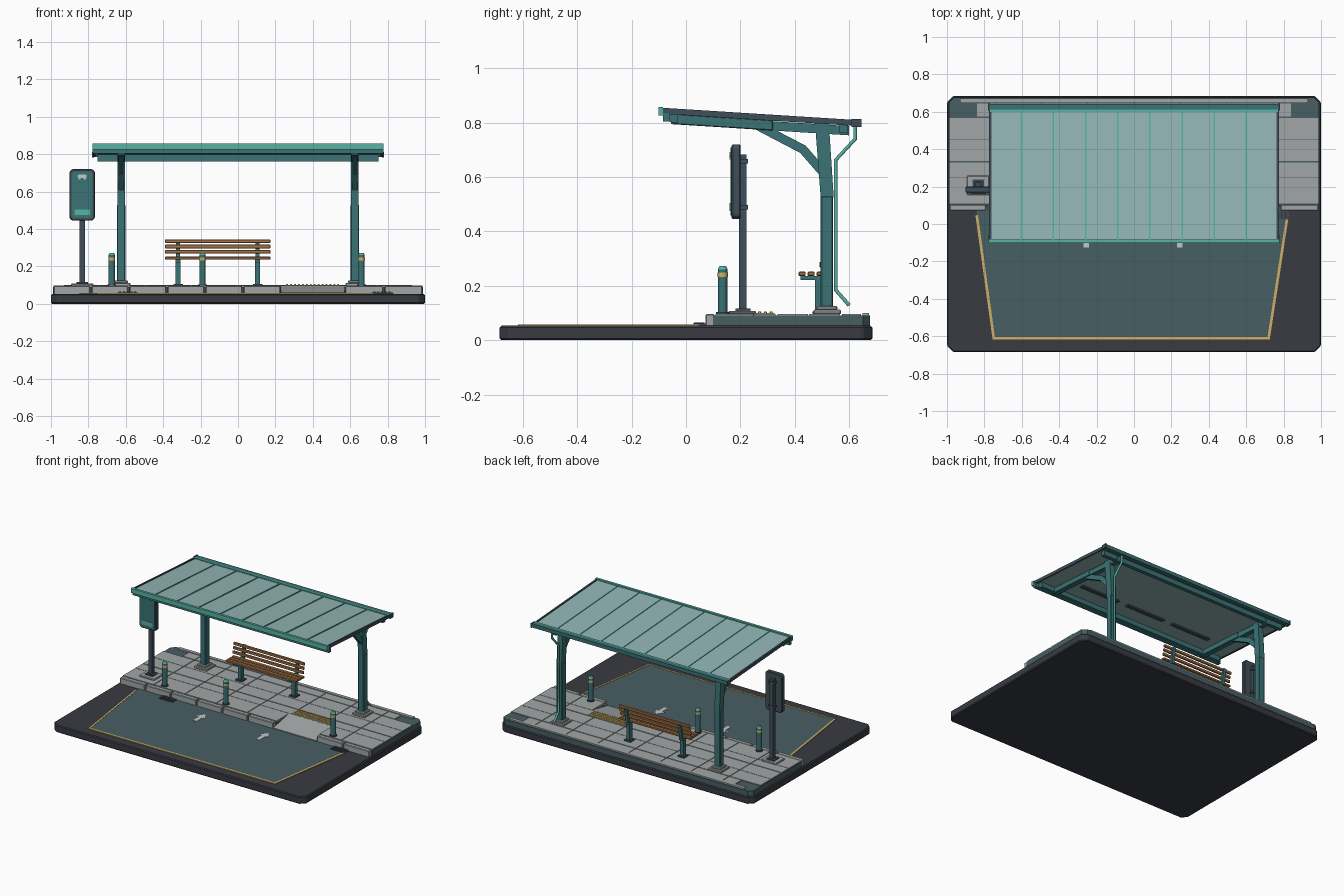
import bpy, bmesh, math
from mathutils import Vector

cube = bpy.data.objects.get("Cube")
if cube:
    bpy.data.objects.remove(cube, do_unlink=True)


def material(name, r, g, b):
    """Flat colour given in sRGB, stored as linear."""
    col = [((c + 0.055) / 1.055) ** 2.4 for c in (r, g, b)] + [1]
    m = bpy.data.materials.new(name)
    m.use_nodes = True
    m.diffuse_color = col
    bsdf = m.node_tree.nodes["Principled BSDF"]
    bsdf.inputs["Base Color"].default_value = col
    bsdf.inputs["Roughness"].default_value = 0.7
    return m


DARK = material("dark base", .22, .23, .26)
SLATE = material("slate road", .28, .37, .39)
STONE = material("grey concrete", .63, .65, .65)
TEAL = material("teal metal", .23, .45, .46)
MINT = material("light teal metal", .34, .70, .64)
GLASS = material("pale glass", .58, .71, .71)
YELLOW = material("yellow paint", .82, .69, .40)
WOOD = material("brown wood", .64, .45, .28)
STEEL = material("dark steel", .25, .31, .35)
WHITE = material("white paint", .76, .79, .78)


def finish(name, bm, mat, bevel=0):
    bmesh.ops.recalc_face_normals(bm, faces=bm.faces)
    me = bpy.data.meshes.new(name)
    bm.to_mesh(me)
    bm.free()
    me.materials.append(mat)
    ob = bpy.data.objects.new(name, me)
    bpy.context.collection.objects.link(ob)
    if bevel:
        mod = ob.modifiers.new("Bevel", 'BEVEL')
        mod.width, mod.segments = bevel, 1
    return ob


def prism(name, pts, axis, a, b, mat, bevel=0):
    """Extrude a profile: (x, y) along z, (y, z) along x or (x, z) along y."""
    place = {'x': lambda p: (a, p[0], p[1]), 'y': lambda p: (p[0], a, p[1]),
             'z': lambda p: (p[0], p[1], a)}[axis]
    bm = bmesh.new()
    face = bm.faces.new([bm.verts.new(place(p)) for p in pts])
    geo = bmesh.ops.extrude_face_region(bm, geom=[face])['geom']
    step = Vector([(b - a) * (axis == k) for k in "xyz"])
    bmesh.ops.translate(bm, vec=step, verts=[v for v in geo if isinstance(v, bmesh.types.BMVert)])
    return finish(name, bm, mat, bevel)


def box(name, x0, x1, y0, y1, z0, z1, mat, bevel=0):
    return prism(name, [(x0, y0), (x1, y0), (x1, y1), (x0, y1)], 'z', z0, z1, mat, bevel)


def chamfered(x0, x1, y0, y1, c):
    return [(x0 + c, y0), (x1 - c, y0), (x1, y0 + c), (x1, y1 - c),
            (x1 - c, y1), (x0 + c, y1), (x0, y1 - c), (x0, y0 + c)]


def cylinder(name, x, y, z0, z1, r, mat, sides=12, top=None):
    bm = bmesh.new()
    bmesh.ops.create_cone(bm, cap_ends=True, segments=sides, radius1=r,
                          radius2=r if top is None else top, depth=z1 - z0)
    bmesh.ops.translate(bm, vec=(x, y, (z0 + z1) / 2), verts=bm.verts)
    return finish(name, bm, mat)


def strip(name, p, q, w, z0, z1, mat):
    """Flat bar on the ground between two points."""
    p, q = Vector(p), Vector(q)
    d = (q - p).normalized() * w / 2
    n = Vector((-d.y, d.x))
    return prism(name, [p - d - n, q + d - n, q + d + n, p - d + n], 'z', z0, z1, mat)


# Ground slab, road bay and its painted outline
prism("ground_base", chamfered(-1, 1, -.685, .685, .035), 'z', 0, .053, DARK, .006)
corners = [(-.84, .04), (-.75, -.61), (.72, -.61), (.82, .04)]
prism("road_bay", [(-.845, .09)] + corners[1:3] + [(.826, .09)], 'z', .05, .056, SLATE)
for p, q in zip(corners, corners[1:]):
    strip("bay_line", p, q, .014, .05, .058, YELLOW)
for x in (-.255, .245):
    arrow = [(-.014, -.125), (.014, -.125), (.014, -.06), (.036, -.06),
             (0, -.005), (-.036, -.06), (-.014, -.06)]
    prism("road_arrow", [(x + px, py) for px, py in arrow], 'z', .05, .058, WHITE)

# Pavement bed with a gap for the dropped kerb
R0, R1, RY = .23, .57, .25
box("pavement_bed_left", -.99, R0, .1, RY, .05, .09, SLATE)
box("pavement_bed_right", R1, .99, .1, RY, .05, .09, SLATE)
prism("pavement_bed_back", [(-.99, RY), (.99, RY), (.99, .65), (.96, .677), (-.96, .677), (-.99, .65)],
      'z', .05, .09, SLATE)
prism("kerb_ramp", [(.07, .053), (RY, .053), (RY, .097), (.07, .062)], 'x', R0, R1, STONE)


# Kerb blocks
def row(x0, x1, count, gap):
    w = (x1 - x0) / count
    return [(x0 + i * w + gap / 2, x0 + (i + 1) * w - gap / 2) for i in range(count)]


for a, b in row(-.99, R0, 6, .008) + row(R1, .99, 2, .008):
    box("kerb_block", a, b, .072, .104, .05, .096, STONE, .004)
for x in (-.59, .77):
    box("drain_frame", x - .055, x + .055, .025, .072, .05, .061, STEEL)
    for i in range(5):
        bx = x - .04 + i * .02
        box("drain_bar", bx - .005, bx + .005, .03, .068, .06, .065, DARK)

# Paving stones, leaving the rear corners bare
for r, (y0, y1) in enumerate([(.107, RY), (RY, .33), (.334, .45), (.45, .568), (.572, .645)]):
    for a, b in row(-.99, .99, 8, .005):
        if r == 4:
            a, b = max(a, -.84), min(b, .84)
        spans = [(a, b)]
        if r == 0:
            spans = [(a, min(b, R0)), (max(a, R1), b)]
        for s, e in spans:
            if e - s > .01:
                box("paving_stone", s, e, y0 + .0015, y1 - .0015, .085, .097, STONE)
box("rear_edging", -.93, .93, .648, .672, .085, .1, STONE)

# Tactile strip
box("tactile_plate", .25, .55, .258, .325, .09, .1, YELLOW)
for i in range(14):
    for j in range(3):
        cylinder("tactile_stud", .263 + i * .021, .27 + j * .0215, .1, .106, .007, YELLOW, 6, .004)

# Bollards
for x in (-.675, -.19, .66):
    cylinder("bollard_foot", x, .135, .095, .104, .024, STEEL)
    cylinder("bollard_body", x, .135, .1, .262, .017, TEAL)
    cylinder("bollard_band", x, .135, .232, .248, .0185, YELLOW)
    cylinder("bollard_cap", x, .135, .26, .272, .0185, MINT, 12, .012)


# Shelter roof, sloping down to the rear
def roof_z(y, drop=0):
    return .849 - .063 * (y + .1) - drop


def slope(y0, y1, top, bottom):
    return [(y0, roof_z(y0, bottom)), (y1, roof_z(y1, bottom)), (y1, roof_z(y1, top)), (y0, roof_z(y0, top))]


prism("roof_panel", slope(-.085, .625, 0, .012), 'x', -.765, .765, GLASS)
for i in range(8):
    x = -.603 + i * .172
    prism("roof_rib", slope(-.085, .615, -.004, .002), 'x', x - .004, x + .004, MINT)
for s in (-1, 1):
    prism("roof_side_trim", slope(-.085, .625, -.006, .016), 'x', s * .762, s * .774, STEEL)
box("front_fascia", -.778, .778, -.102, -.084, .825, .857, MINT)
box("front_fascia_lower", -.778, .778, -.084, -.06, .803, .835, TEAL)
box("rear_ridge_strip", -.77, .77, .6, .612, .795, .811, MINT)
box("rear_gutter", -.772, .772, .612, .642, .785, .811, TEAL)
for s in (-1, 1):
    box("gutter_end", min(s * .77, s * .78), max(s * .77, s * .78), .608, .645, .783, .813, STEEL)
for y in (-.045, .58):
    prism("roof_purlin", slope(y - .015, y + .015, .012, .045), 'x', -.75, .75, TEAL)
for x in (-.38, 0, .38):
    prism("ceiling_light", slope(.095, .125, .01, .022), 'x', x - .155, x + .155, STEEL)

# Shelter posts, arms and braces
for x in (-.625, .625):
    box("post_plate", x - .05, x + .05, .468, .57, .095, .112, STONE, .004)
    box("post_collar", x - .036, x + .036, .48, .556, .11, .126, STONE, .004)
    box("lower_post", x - .023, x + .023, .495, .541, .12, .53, TEAL, .004)
    prism("upper_post", [(.495, .525), (.543, .525), (.525, .8), (.474, .8)], 'x', x - .02, x + .02, TEAL)
    prism("roof_arm", slope(-.055, .32, .014, .052), 'x', x - .02, x + .02, TEAL, .003)
    prism("roof_arm_rear", slope(.32, .6, .018, .052), 'x', x - .017, x + .017, TEAL)
    prism("arm_brace", [(.235, .785), (.42, .688), (.492, .605), (.492, .655), (.44, .715), (.305, .785)],
          'x', x - .013, x + .013, TEAL)

# Drainpipe behind one post
curve = bpy.data.curves.new("drainpipe", 'CURVE')
curve.dimensions = '3D'
curve.bevel_depth, curve.bevel_resolution, curve.use_fill_caps = .008, 1, True
path = [(.622, .79), (.622, .74), (.55, .662), (.55, .185), (.6, .128)]
spline = curve.splines.new('POLY')
spline.points.add(len(path) - 1)
for pt, (y, z) in zip(spline.points, path):
    pt.co = (.625, y, z, 1)
curve.materials.append(MINT)
bpy.context.collection.objects.link(bpy.data.objects.new("drainpipe", curve))

# Bench
for x in (-.32, .105):
    box("bench_foot", x - .025, x + .025, .465, .515, .095, .106, STEEL)
    box("bench_leg", x - .013, x + .013, .475, .505, .1, .236, TEAL)
    box("bench_seat_bracket", x - .013, x + .013, .42, .52, .222, .236, TEAL)
    prism("bench_back_bracket", [(.495, .225), (.515, .225), (.535, .335), (.522, .335)],
          'x', x - .011, x + .011, TEAL)
for y in (.414, .447, .48):
    box("seat_slat", -.39, .173, y, y + .026, .236, .252, WOOD, .003)
for i, z in enumerate((.268, .297, .325)):
    y = .49 + i * .006
    box("back_slat", -.39, .173, y, y + .014, z, z + .02, WOOD, .003)

# Stop sign post and panel
SX = -.833
box("sign_plate", SX - .06, SX + .06, .155, .258, .095, .108, STONE, .004)
box("sign_collar", SX - .03, SX + .03, .182, .238, .106, .116, STEEL)
box("sign_post", SX - .014, SX + .014, .195, .223, .11, .682, STEEL)
prism("sign_panel", chamfered(SX - .068, SX + .068, .445, .72, .014), 'y', .168, .2, STEEL, .004)
prism("sign_face", chamfered(SX - .056, SX + .056, .458, .708, .01), 'y', .163, .17, TEAL)
box("sign_strip", SX - .042, SX + .042, .160, .165, .475, .505, MINT)
prism("sign_symbol", chamfered(SX - .024, SX + .024, .672, .692, .006), 'y', .160, .165, WHITE)
for s in (-1, 1):
    box("sign_symbol_foot", SX + s * .014 - .006, SX + s * .014 + .006, .160, .165, .664, .674, WHITE)
for z in (.48, .65):
    box("sign_clamp", SX - .022, SX + .022, .195, .228, z, z + .016, STEEL)
